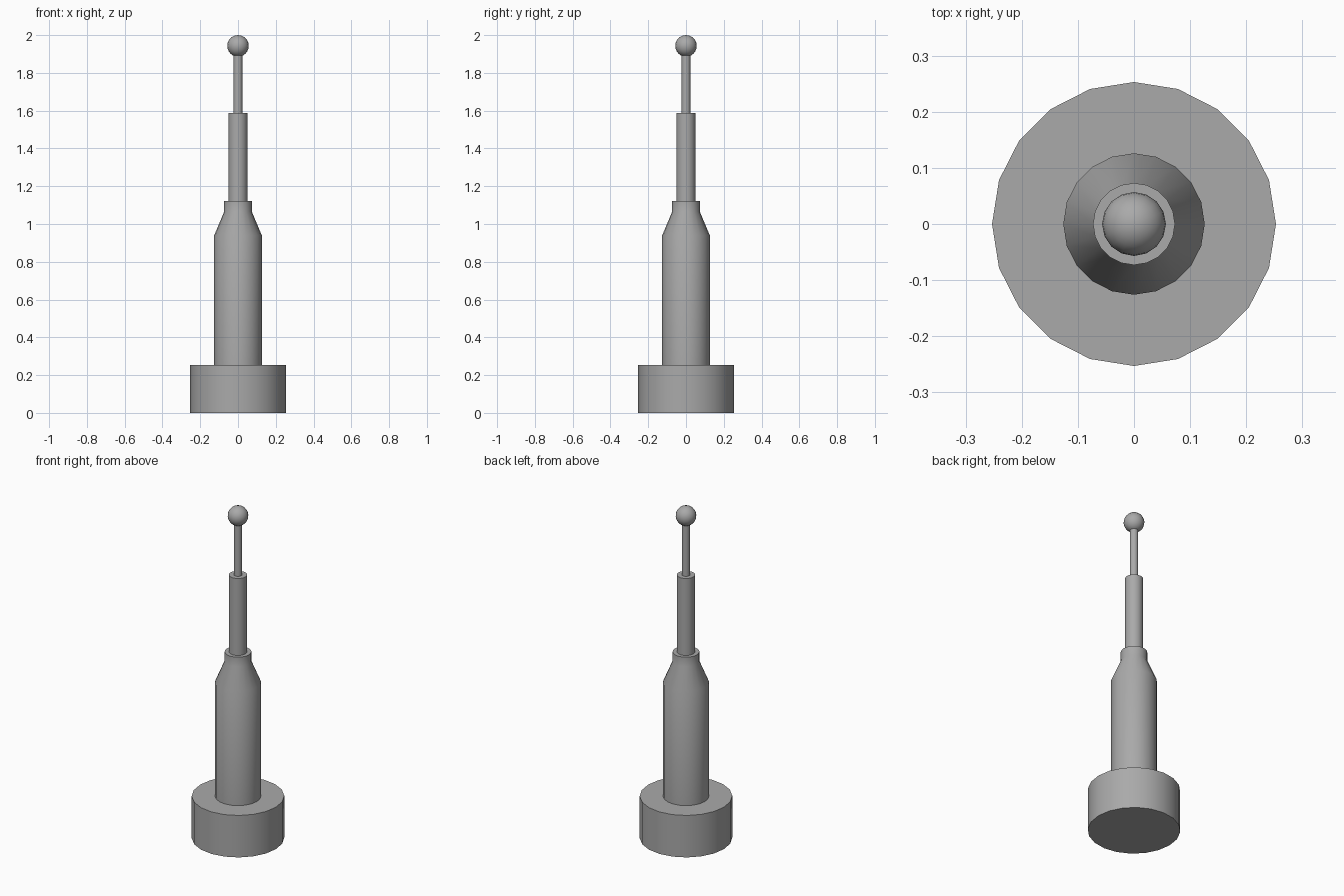
import bpy, bmesh, math

cube = bpy.data.objects.get("Cube")
if cube:
    bpy.data.objects.remove(cube, do_unlink=True)

grey = bpy.data.materials.new("mid grey")
grey.use_nodes = True
grey.diffuse_color = (0.4, 0.4, 0.4, 1)
grey.node_tree.nodes["Principled BSDF"].inputs["Base Color"].default_value = (0.4, 0.4, 0.4, 1)


def finish(name, bm):
    """Turn a bmesh into a grey, smooth-shaded object with sharp edges kept."""
    bmesh.ops.recalc_face_normals(bm, faces=bm.faces)
    mesh = bpy.data.meshes.new(name)
    bm.to_mesh(mesh)
    bm.free()
    mesh.materials.append(grey)
    obj = bpy.data.objects.new(name, mesh)
    bpy.context.collection.objects.link(obj)
    bpy.ops.object.select_all(action="DESELECT")
    obj.select_set(True)
    bpy.context.view_layer.objects.active = obj
    bpy.ops.object.shade_smooth_by_angle(angle=math.radians(30))


def turned(name, profile, sides=20):
    """Closed round part from (radius, height) pairs, bottom to top."""
    bm = bmesh.new()
    rings = []
    for r, z in profile:
        angles = [math.tau * i / sides for i in range(sides)]
        rings.append([bm.verts.new((r * math.cos(a), r * math.sin(a), z)) for a in angles])
    for low, high in zip(rings, rings[1:]):
        for i in range(sides):
            j = (i + 1) % sides
            bm.faces.new((low[i], low[j], high[j], high[i]))
    bm.faces.new(rings[0])
    bm.faces.new(rings[-1])
    finish(name, bm)


# Base and tapering body with its collar
turned("base", [(0.253, 0), (0.253, 0.253)])
turned("body", [(0.126, 0.253), (0.126, 0.94), (0.073, 1.066), (0.073, 1.123)])

# Telescoping mast
turned("mast_tube", [(0.05, 1.123), (0.05, 1.587)])
turned("mast_rod", [(0.023, 1.587), (0.023, 1.91)])

# Ball at the tip
ball = bmesh.new()
bmesh.ops.create_uvsphere(ball, u_segments=16, v_segments=12, radius=0.057)
bmesh.ops.translate(ball, verts=ball.verts, vec=(0, 0, 1.943))
finish("tip_ball", ball)
